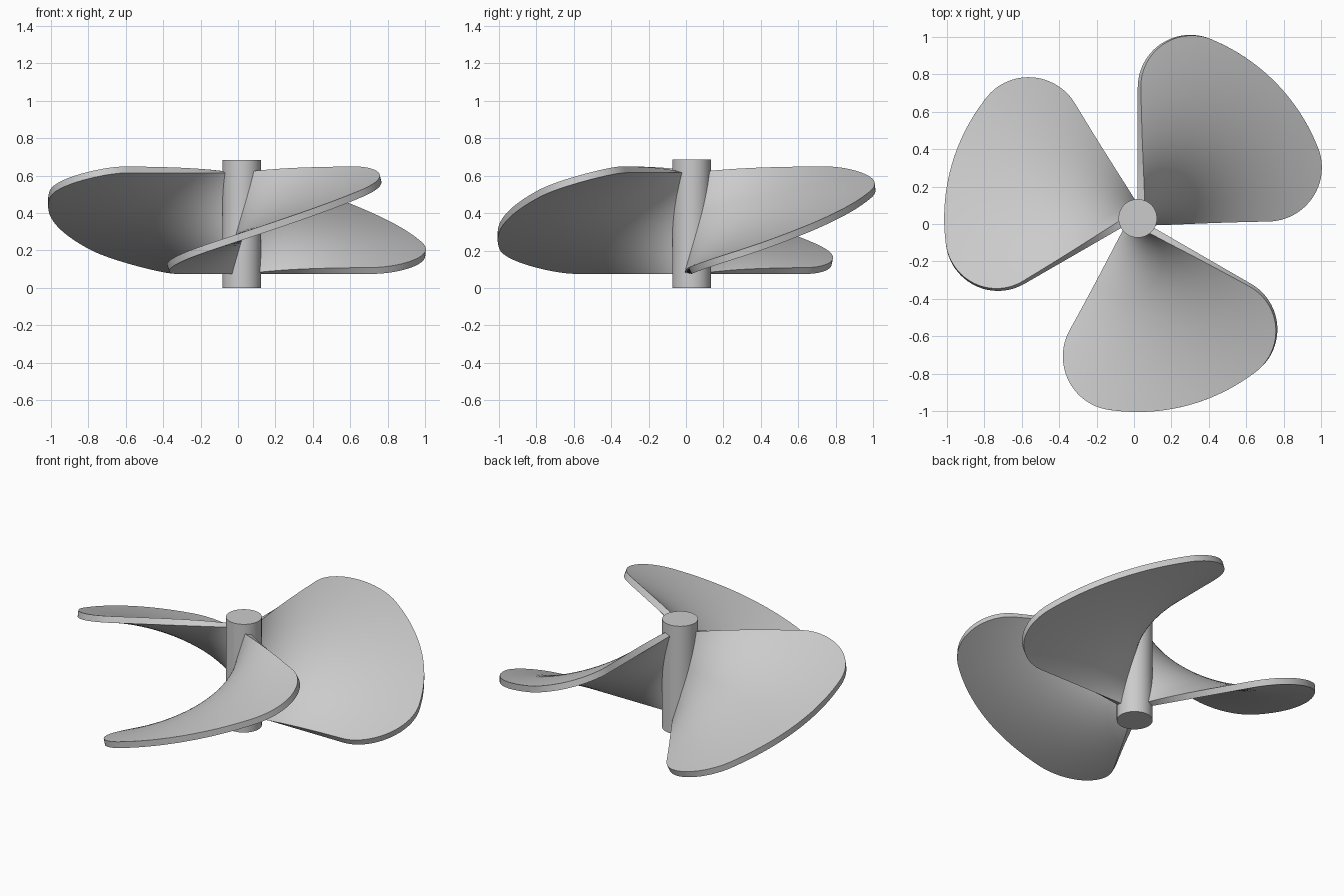
import bpy
import bmesh
from math import pi, sin, cos, atan2, hypot, radians
from mathutils import Vector

cube = bpy.data.objects.get("Cube")
if cube:
    bpy.data.objects.remove(cube, do_unlink=True)

HUB = Vector((0.02, 0.03, 0.0))
HUB_RADIUS, HUB_HEIGHT = 0.103, 0.685
ROOT, TIP = 0.06, 1.035          # blade radii
CORNER, STRAIGHT = 0.281, 0.70   # corner rounding, straight edge length
LOW, RISE, THICK = 0.075, 0.54, 0.038
ROWS = 28

metal = bpy.data.materials.new("light_grey_metal")
metal.use_nodes = True
grey = (0.6, 0.6, 0.6, 1.0)
metal.diffuse_color = grey
metal.node_tree.nodes["Principled BSDF"].inputs["Base Color"].default_value = grey


def finish(obj):
    obj.data.materials.append(metal)
    bpy.ops.object.select_all(action="DESELECT")
    obj.select_set(True)
    bpy.context.view_layer.objects.active = obj
    for mod in list(obj.modifiers):
        bpy.ops.object.modifier_apply(modifier=mod.name)
    bpy.ops.object.shade_smooth_by_angle(angle=radians(35))


def blade_outline():
    """Polar outline (angle, radius): rounded corner, tip arc, mirrored corner."""
    blend = atan2(CORNER, STRAIGHT)
    corner = []
    for i in range(25):
        a = -pi / 2 + (blend + pi / 2) * i / 24
        x, y = STRAIGHT + CORNER * cos(a), CORNER + CORNER * sin(a)
        corner.append((atan2(y, x), hypot(x, y)))
    arc = [(blend + (pi / 2 - 2 * blend) * i / 24, TIP) for i in range(1, 24)]
    return corner + arc + [(pi / 2 - a, r) for a, r in reversed(corner)]


def make_blade(name, turn):
    # Helical sheet swept over a quarter turn, then thickened upward
    bm = bmesh.new()
    columns = []
    for a, reach in blade_outline():
        z = LOW + RISE * a / (pi / 2)
        column = []
        for j in range(ROWS + 1):
            r = ROOT + (reach - ROOT) * j / ROWS
            column.append(bm.verts.new((r * cos(a + turn), r * sin(a + turn), z)))
        columns.append(column)
    for left, right in zip(columns, columns[1:]):
        for j in range(ROWS):
            bm.faces.new((left[j], left[j + 1], right[j + 1], right[j]))
    mesh = bpy.data.meshes.new(name)
    bm.to_mesh(mesh)
    bm.free()
    obj = bpy.data.objects.new(name, mesh)
    bpy.context.collection.objects.link(obj)
    obj.location = HUB
    solid = obj.modifiers.new("thickness", "SOLIDIFY")
    solid.thickness = THICK
    solid.offset = 1.0
    finish(obj)


# Central shaft
bpy.ops.mesh.primitive_cylinder_add(
    vertices=64, radius=HUB_RADIUS, depth=HUB_HEIGHT,
    location=HUB + Vector((0, 0, HUB_HEIGHT / 2)))
hub = bpy.context.object
hub.name = "hub"
finish(hub)

# Three blades
for label, degrees in (("back", 0), ("right", 120), ("front", 240)):
    make_blade(label + "_blade", radians(degrees))
